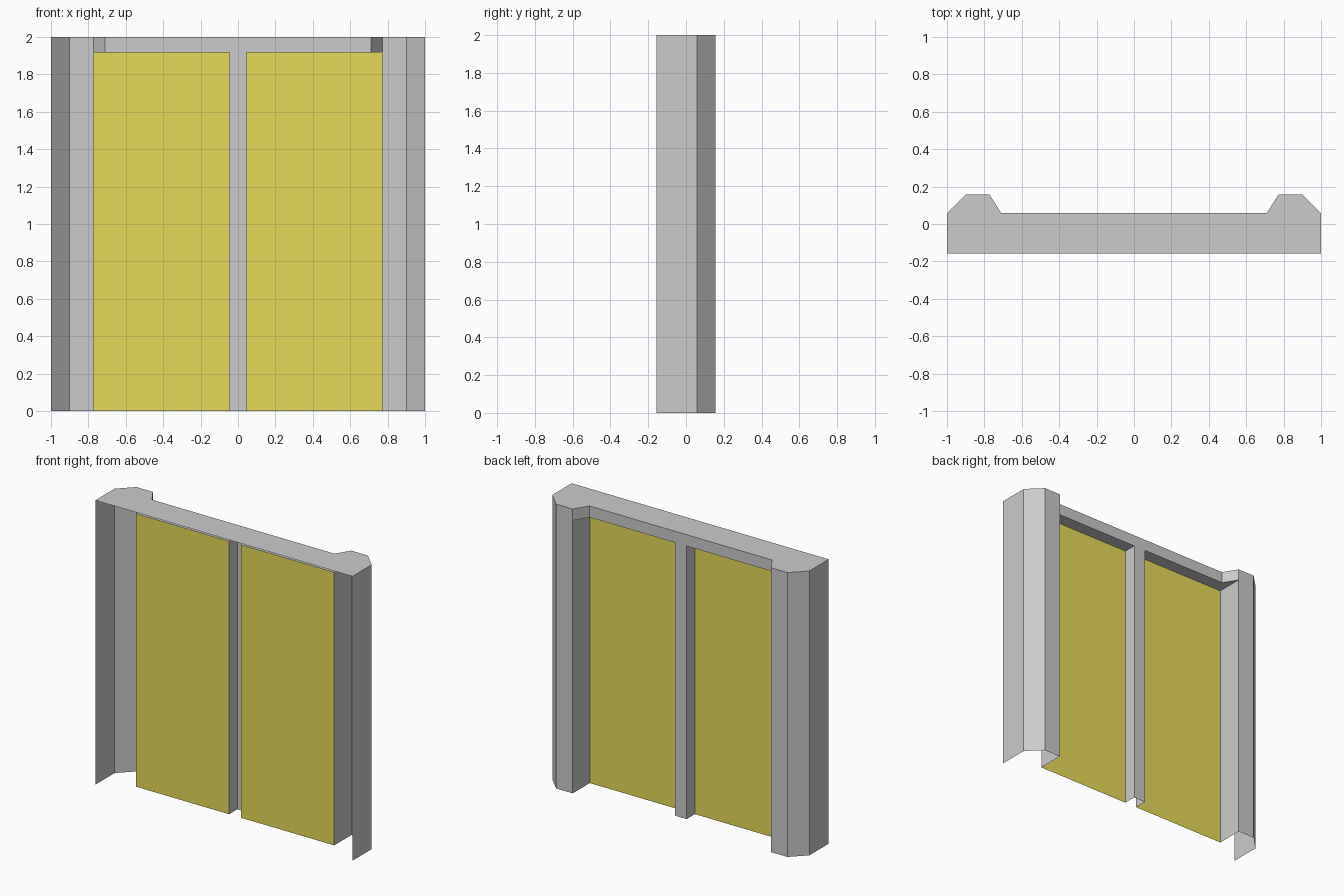
import bpy

if "Cube" in bpy.data.objects:
    bpy.data.objects.remove(bpy.data.objects["Cube"])

H, SOFFIT = 2.0, 1.92           # total height, underside of lintel
FRONT, BACK = -0.157, 0.157     # depth extents
STEP, PANEL = 0.058, -0.033     # lintel back face, door panel plane
JAMB, POST, NOTCH = 0.772, 0.046, 0.71


def strip(pts, z0, z1):
    """Vertical walls along a plan polyline; they face right of travel."""
    return [[(*a, z0), (*b, z0), (*b, z1), (*a, z1)] for a, b in zip(pts, pts[1:])]


def flat(pts, z):
    return [[(x, y, z) for x, y in pts]]


def mirror(faces):
    return [[(-x, y, z) for x, y, z in reversed(f)] for f in faces]


def make(name, faces, mat=None):
    verts, index = [], {}
    polys = []
    for f in faces:
        poly = []
        for v in f:
            if v not in index:
                index[v] = len(verts)
                verts.append(v)
            poly.append(index[v])
        polys.append(poly)
    me = bpy.data.meshes.new(name)
    me.from_pydata(verts, [], polys)
    me.update()
    ob = bpy.data.objects.new(name, me)
    bpy.context.collection.objects.link(ob)
    if mat:
        me.materials.append(mat)
    return ob


yellow = bpy.data.materials.new("yellow_panel")
yellow.diffuse_color = (0.8, 0.7, 0.1, 1)
yellow.use_nodes = True
yellow.node_tree.nodes["Principled BSDF"].inputs["Base Color"].default_value = yellow.diffuse_color

# Open-fronted jamb: outer side, chamfer, back, then reveal into the opening
outer = [(1, FRONT), (1, STEP), (0.9, BACK), (JAMB, BACK)]
jamb = strip(outer, 0, H) + strip([(JAMB, BACK), (JAMB, PANEL)], 0, SOFFIT)

# Door leaf and the soffit above it
leaf = strip([(JAMB, PANEL), (POST, PANEL)], 0, SOFFIT)
soffit = flat([(POST, PANEL), (POST, STEP), (NOTCH, STEP),
               (JAMB, BACK), (JAMB, PANEL)], SOFFIT)

for side, fn in (("right", lambda f: f), ("left", mirror)):
    make("jamb_" + side, fn(jamb))
    make("door_panel_" + side, fn(leaf), yellow)
    make("soffit_" + side, fn(soffit))

# Lintel back face with angled ends
half = [(JAMB, BACK), (NOTCH, STEP)]
make("lintel", strip(half + [(-x, y) for x, y in reversed(half)], SOFFIT, H))

# Centre post, a channel open to the front
make("centre_post", strip([(POST, PANEL), (POST, STEP),
                           (-POST, STEP), (-POST, PANEL)], 0, SOFFIT))

# Top cap following the whole plan outline
plan = outer + [(NOTCH, STEP)]
make("top_cap", flat(plan + [(-x, y) for x, y in reversed(plan)], H))
